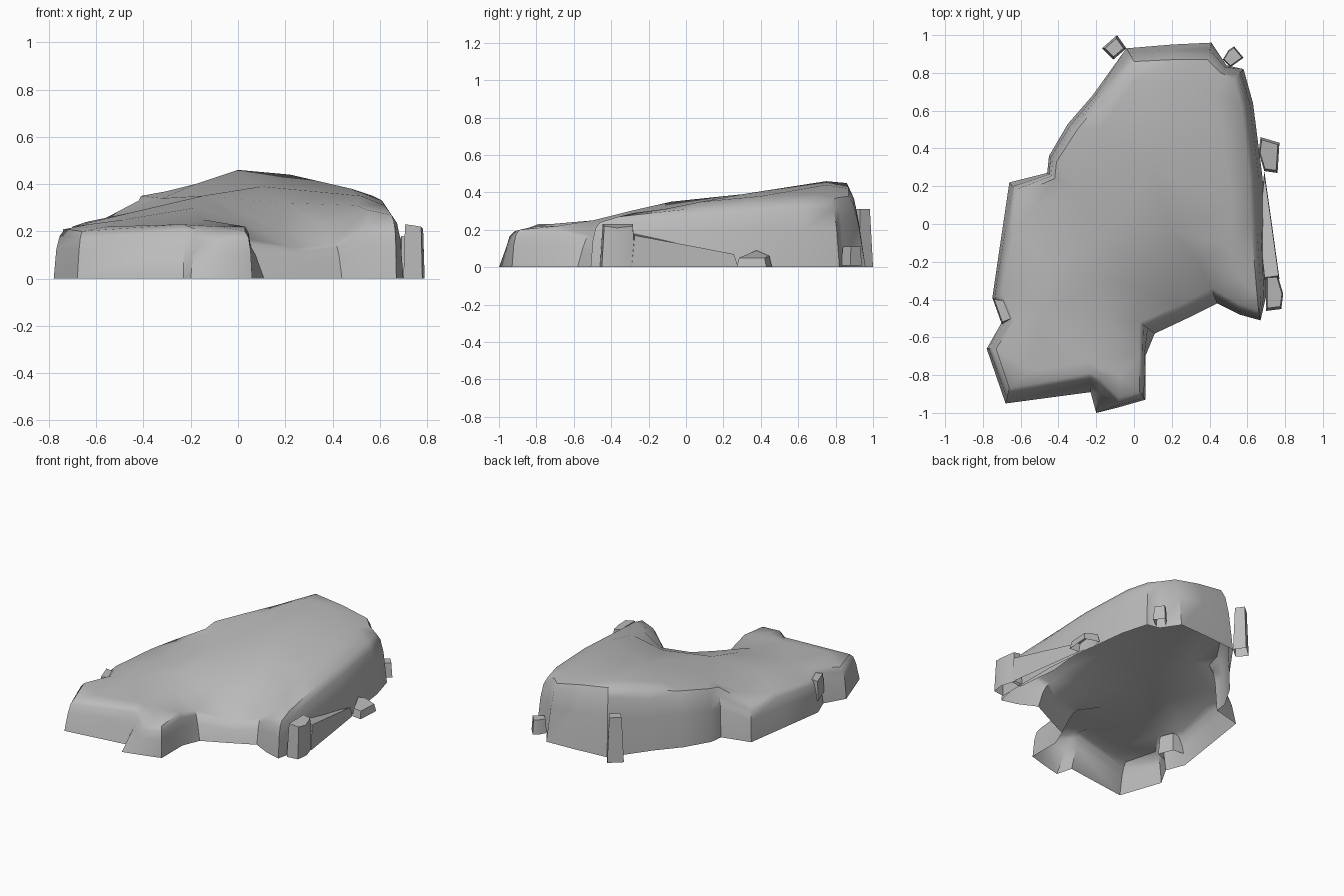
import bpy
import bmesh
from mathutils import Vector
from mathutils.geometry import delaunay_2d_cdt

cube = bpy.data.objects.get("Cube")
if cube:
    bpy.data.objects.remove(cube, do_unlink=True)

grey = bpy.data.materials.new("warm_grey")
grey.use_nodes = True
GREY = (0.5, 0.5, 0.5, 1)
grey.diffuse_color = GREY
grey.node_tree.nodes["Principled BSDF"].inputs["Base Color"].default_value = GREY

# Hem and crest, counter-clockwise, in hundredths: hem x, y, then crest x, y, z
OUTLINE = [
    (-68, -95, -66, -87, 20), (-23, -89, -23, -79, 23),
    (-20, -100, -18, -82, 21), (-8, -97, -8, -92, 19), (6, -93, 3, -89, 20),
    (6, -70, 3, -69, 22), (11, -58, 3, -52, 17), (28, -50, 24, -43, 13),
    (44, -42, 41, -34, 15), (56, -48, 55, -42, 23), (67, -51, 66, -46, 24),
    (70, -38, 65, -36, 27), (70, 0, 62, 0, 31), (68, 25, 61, 25, 33),
    (63, 64, 57, 62, 35), (58, 82, 53, 77, 35), (49, 84, 46, 80, 37),
    (41, 96, 39, 87, 38), (20, 95, 20, 87, 42), (-4, 93, 0, 86, 45),
    (-22, 68, -17, 66, 40), (-35, 53, -30, 50, 37), (-45, 36, -41, 33, 35),
    (-46, 27, -42, 24, 33), (-66, 22, -61, 16, 23), (-70, -5, -64, -5, 24),
    (-75, -39, -70, -36, 22), (-70, -52, -63, -51, 23), (-78, -66, -73, -66, 21),
]

# Crown points over the back and the head, dipping between the front paws
CROWN = [
    (-55, -78, 22), (-25, -73, 23), (-8, -80, 22), (-48, -46, 25), (-15, -50, 25),
    (2, -35, 24), (17, -30, 21), (35, -21, 23), (55, -28, 29), (50, -12, 31),
    (-18, -30, 30), (-45, -20, 28), (-15, -8, 35), (20, -3, 32), (52, 8, 35),
    (-52, 10, 26), (-32, 20, 34), (10, 30, 39), (48, 40, 38), (-18, 50, 40),
    (0, 75, 46), (22, 75, 44), (43, 70, 39),
]


def finish(name, bm, angle):
    bmesh.ops.recalc_face_normals(bm, faces=bm.faces[:])
    mesh = bpy.data.meshes.new(name)
    bm.to_mesh(mesh)
    bm.free()
    mesh.materials.append(grey)
    obj = bpy.data.objects.new(name, mesh)
    bpy.context.collection.objects.link(obj)
    bpy.ops.object.select_all(action="DESELECT")
    obj.select_set(True)
    bpy.context.view_layer.objects.active = obj
    bpy.ops.object.shade_smooth_by_angle(angle=angle)


def bridge(bm, low, high):
    for i in range(len(low)):
        j = (i + 1) % len(low)
        bm.faces.new((low[i], low[j], high[j], high[i]))


def draped_body():
    """Open shell: leaning skirt, rounded shoulder and triangulated crown."""
    bm = bmesh.new()
    count = len(OUTLINE)
    hem = [Vector((row[0], row[1], 0)) / 100 for row in OUTLINE]
    crest = [Vector(row[2:]) / 100 for row in OUTLINE]

    # Skirt rings: steep walls bulge outwards, strongly leaning ones stay straight
    rings = []
    for inward, lift in ((0, 0), (0.15, 0.6), (0.45, 0.87)):
        ring = []
        for h, c in zip(hem, crest):
            lean = min(1, ((c.xy - h.xy).length / 0.12) ** 2)
            flat = h.xy.lerp(c.xy, inward + (lift - inward) * lean)
            ring.append(bm.verts.new((flat.x, flat.y, c.z * lift)))
        rings.append(ring)

    # Crown surface inside the crest
    points = crest + [Vector(row) / 100 for row in CROWN]
    coords, _, faces, origins, _, _ = delaunay_2d_cdt(
        [p.xy for p in points], [], [list(range(count))], 1, 0.0001)
    crown = []
    lookup = {}
    for co, origin in zip(coords, origins):
        nearest = min(points, key=lambda p: (p.xy - co).length)
        vert = bm.verts.new((co.x, co.y, nearest.z))
        crown.append(vert)
        for source in origin:
            lookup[source] = vert
    for face in faces:
        bm.faces.new([crown[i] for i in face])
    rings.append([lookup[i] for i in range(count)])
    for low, high in zip(rings, rings[1:]):
        bridge(bm, low, high)
    finish("draped_body", bm, 0.8)


def open_block(name, base, heights, taper, bottom=0.0):
    """Block without a floor, with one height for each corner of its base."""
    bm = bmesh.new()
    flat = [Vector(p) / 100 for p in base]
    centre = sum(flat, Vector((0, 0))) / len(flat)
    low = [bm.verts.new((*p, bottom)) for p in flat]
    high = [bm.verts.new((*centre.lerp(p, taper), h)) for p, h in zip(flat, heights)]
    bm.faces.new(high)
    bridge(bm, low, high)
    finish(name, bm, 0.5)


draped_body()

# Upright fold on the left paw and the low fold trailing behind it
open_block("paw_fold", [(70, -46), (78, -45), (79, -37), (76, -27), (70, -27)],
           (0.23, 0.22, 0.21, 0.22, 0.23), 0.85)
open_block("flank_fold", [(69, -30), (77, -29), (73, 0), (69, 28), (66, 0)],
           (0.18, 0.17, 0.12, 0.07, 0.12), 0.93)

# Small blocks around the hem
open_block("flank_block", [(69, 28), (76, 27), (77, 43), (67, 46), (66, 38)],
           (0.05, 0.05, 0.05, 0.06, 0.09), 0.85)
open_block("rear_left_block", [(47, 87), (51, 83), (58, 88), (53, 94), (50, 92)],
           [0.11] * 5, 0.85, 0.01)
open_block("rear_right_post", [(-17, 93), (-11, 87), (-4, 93), (-9, 100)],
           [0.31] * 4, 0.75)

# Fold beside the right cheek
open_block("cheek_fold", [(-75, -39), (-70, -53), (-62, -50), (-66, -40)],
           [0.21] * 4, 0.85, 0.08)
